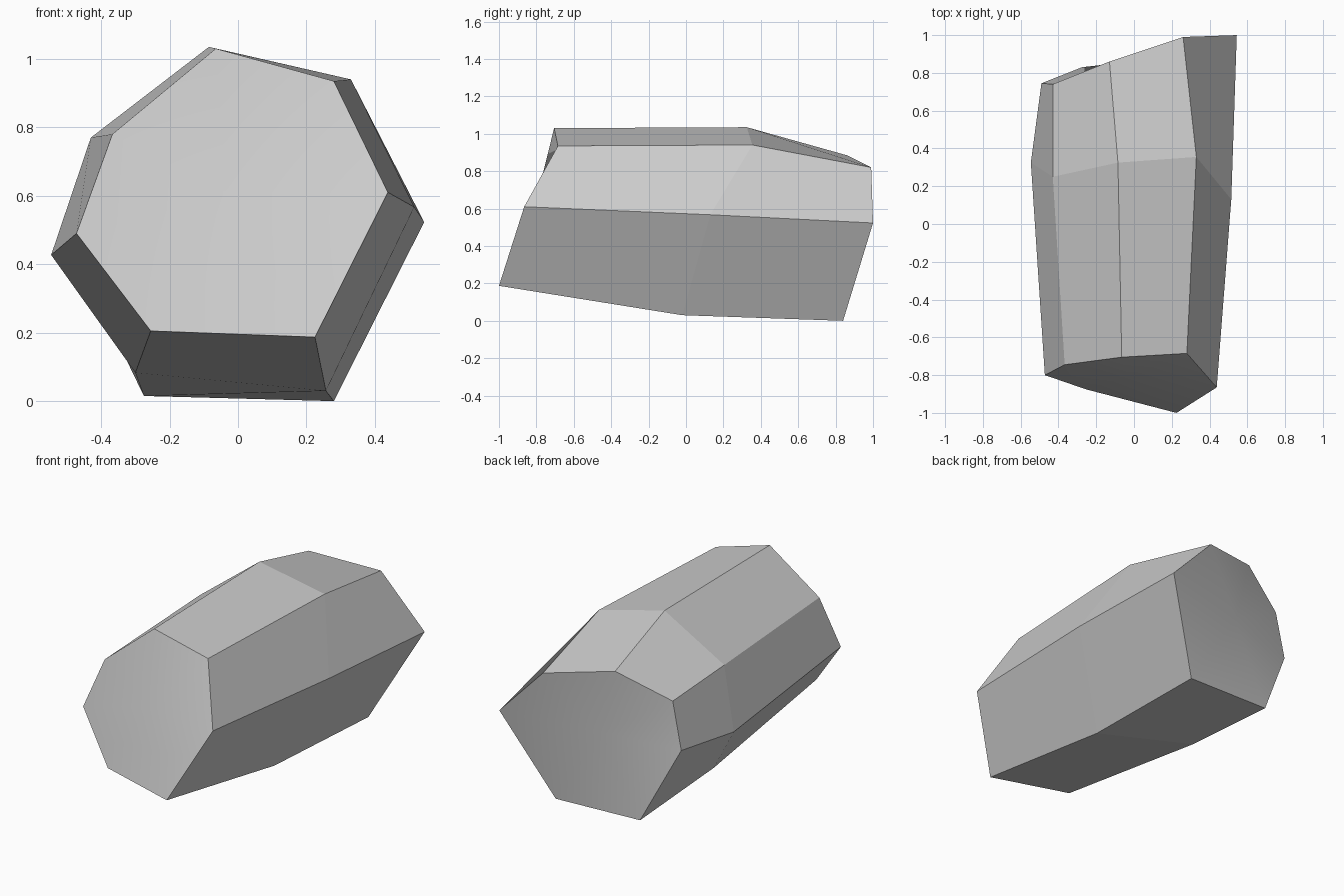
import bpy
import bmesh
from mathutils import Vector

cube = bpy.data.objects.get("Cube")
if cube:
    bpy.data.objects.remove(cube, do_unlink=True)

# One plain stone colour
stone = bpy.data.materials.new("stone_grey")
stone.use_nodes = True
grey = (0.6, 0.6, 0.6, 1)
stone.diffuse_color = grey
stone.node_tree.nodes["Principled BSDF"].inputs["Base Color"].default_value = grey

# Seven-sided sections of the column: front, waist, back
sections = [
    [(-.065, -.705, 1.03), (.28, -.685, .935), (.438, -.865, .61), (.225, -1, .187),
     (-.255, -.875, .205), (-.472, -.80, .49), (-.367, -.745, .78)],
    [(-.085, .325, 1.035), (.33, .355, .94), (.515, .13, .567), (.257, -.02, .03),
     (-.30, .165, .083), (-.546, .325, .427), (-.43, .25, .77)],
    [(-.13, .86, .885), (.26, .99, .82), (.544, 1, .523), (.28, .84, 0),
     (-.275, .83, .015), (-.49, .745, .46), (-.43, .74, .74)],
]

bm = bmesh.new()
rings = [[bm.verts.new(p) for p in section] for section in sections]
sides = len(rings[0])

# Long faceted sides
for near, far in zip(rings, rings[1:]):
    for i in range(sides):
        j = (i + 1) % sides
        bm.faces.new((near[i], near[j], far[j], far[i]))

# Gently uneven broken ends, fanned from their centres
for ring in (rings[0], rings[-1]):
    centre = bm.verts.new(sum((v.co for v in ring), Vector()) / sides)
    for i in range(sides):
        bm.faces.new((ring[i], ring[(i + 1) % sides], centre)).smooth = True

bmesh.ops.recalc_face_normals(bm, faces=bm.faces[:])
mesh = bpy.data.meshes.new("stone_column")
bm.to_mesh(mesh)
bm.free()
mesh.materials.append(stone)
column = bpy.data.objects.new("stone_column", mesh)
bpy.context.collection.objects.link(column)
